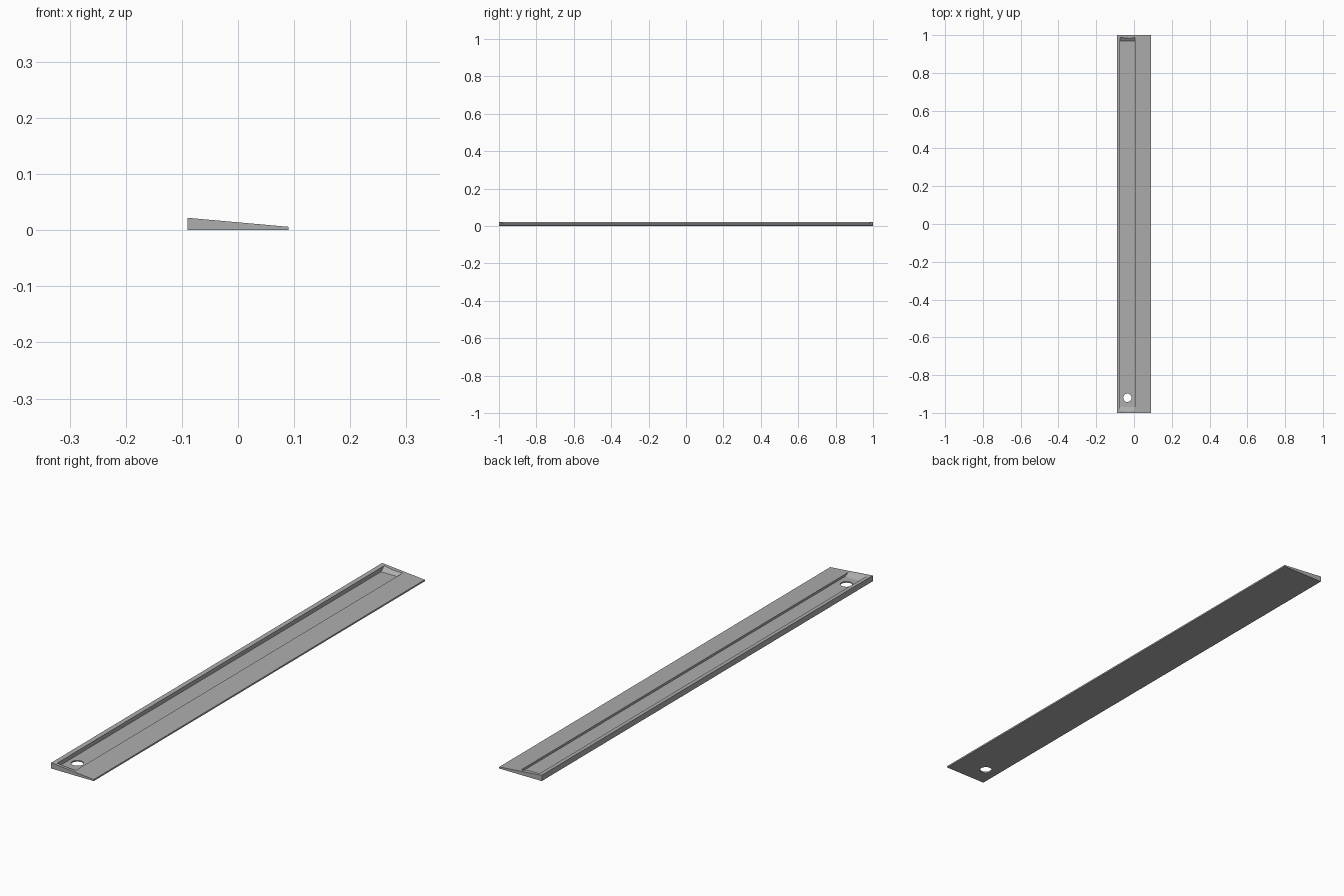
import bpy, bmesh, math

if "Cube" in bpy.data.objects:
    bpy.data.objects.remove(bpy.data.objects["Cube"])

W, L = 0.09, 1.0            # half width, half length
Z_HIGH, Z_LOW = 0.022, 0.006


def surface_z(x):
    """Height of the sloping top at x."""
    return Z_HIGH + (Z_LOW - Z_HIGH) * (x + W) / (2 * W)


def loft(name, bottom, top):
    """Closed solid between two matching loops of points."""
    bm = bmesh.new()
    lo = [bm.verts.new(p) for p in bottom]
    hi = [bm.verts.new(p) for p in top]
    n = len(lo)
    bm.faces.new(lo[::-1])
    bm.faces.new(hi)
    for i in range(n):
        j = (i + 1) % n
        bm.faces.new((lo[i], lo[j], hi[j], hi[i]))
    bmesh.ops.recalc_face_normals(bm, faces=bm.faces)
    me = bpy.data.meshes.new(name)
    bm.to_mesh(me)
    bm.free()
    ob = bpy.data.objects.new(name, me)
    bpy.context.collection.objects.link(ob)
    return ob


def rect(x0, x1, y, zf):
    return [(x0, -y, zf(x0)), (x1, -y, zf(x1)), (x1, y, zf(x1)), (x0, y, zf(x0))]


grey = bpy.data.materials.new("mid grey")
grey.diffuse_color = (0.42, 0.42, 0.42, 1)
grey.use_nodes = True
grey.node_tree.nodes["Principled BSDF"].inputs["Base Color"].default_value = grey.diffuse_color

# Wedge-shaped strip
strip = loft("sloped_strip", rect(-W, W, L, lambda x: 0), rect(-W, W, L, surface_z))
strip.data.materials.append(grey)

# Long channel with ramped ends; cutter rises to twice the channel depth
FLOOR, X0, X1 = 0.005, -0.073, 0.005
channel = loft("channel_cutter",
               rect(X0, X1, 0.968, lambda x: FLOOR),
               rect(X0, X1, 1.008, lambda x: 2 * surface_z(x) - FLOOR))

# Round drain hole near the front end
ring = [(-0.035 + 0.022 * math.cos(a), -0.92 + 0.022 * math.sin(a))
        for a in (2 * math.pi * i / 32 for i in range(32))]
hole = loft("hole_cutter", [(x, y, -0.02) for x, y in ring], [(x, y, 0.05) for x, y in ring])

# Cut channel and hole, then bake and remove the cutters
for cutter in (channel, hole):
    mod = strip.modifiers.new(cutter.name, 'BOOLEAN')
    mod.operation = 'DIFFERENCE'
    mod.solver = 'EXACT'
    mod.object = cutter
    cutter.hide_render = True
bpy.context.view_layer.update()
baked = bpy.data.meshes.new_from_object(
    strip.evaluated_get(bpy.context.evaluated_depsgraph_get()))
strip.modifiers.clear()
strip.data = baked
baked.materials.clear()
baked.materials.append(grey)
for p in baked.polygons:
    p.material_index = 0
for cutter in (channel, hole):
    bpy.data.objects.remove(cutter)
